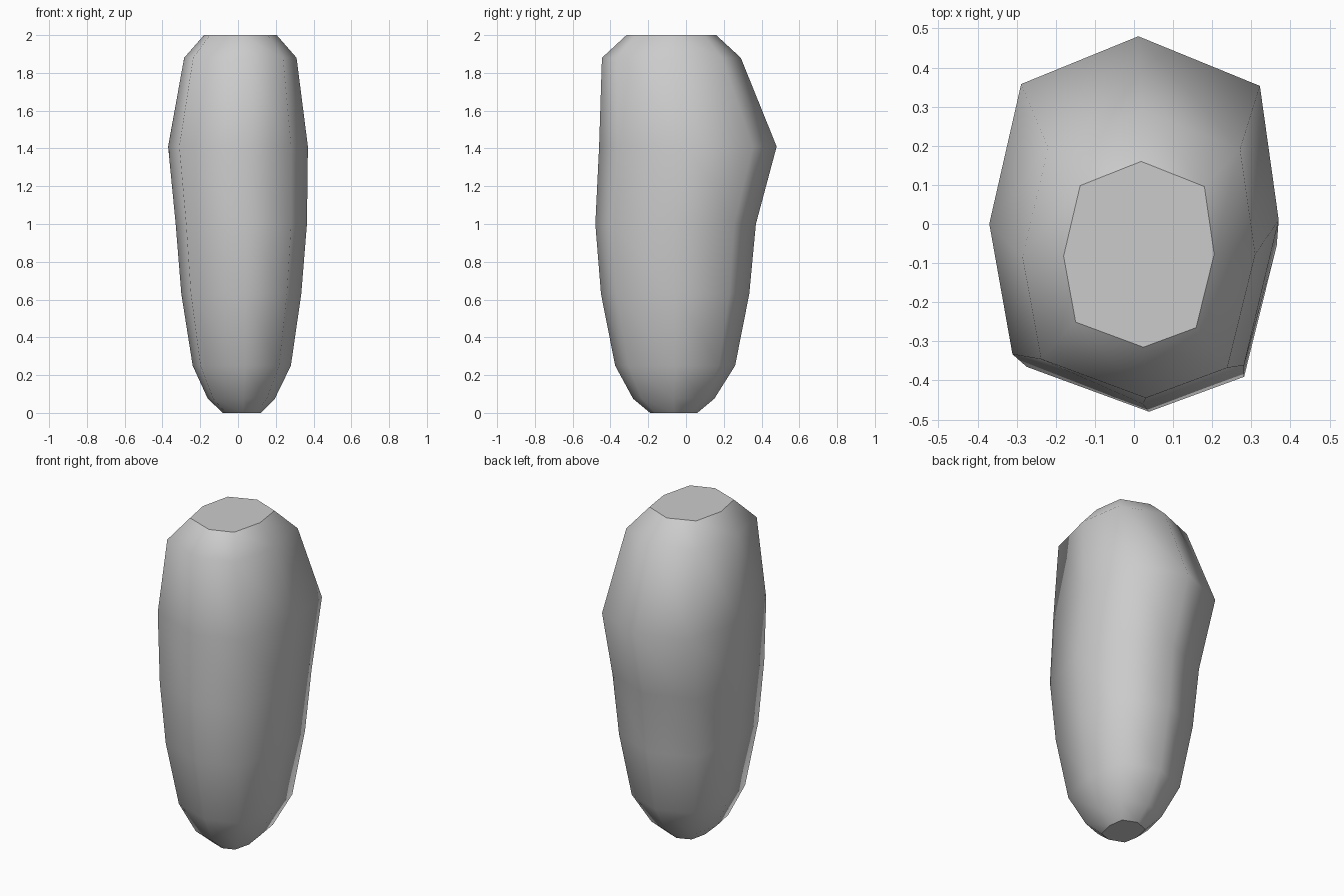
import bpy
import bmesh

cube = bpy.data.objects.get("Cube")
if cube:
    bpy.data.objects.remove(cube, do_unlink=True)

# One eight-sided outline, fitted to the bounds of every ring
OUTLINE = [(0.03, 1), (0.87, 0.73), (1, 0), (0.76, -0.79),
           (0.06, -1), (-0.84, -0.73), (-1, -0.02), (-0.78, 0.74)]

# Rings from bottom to top: height, x min, x max, y min, y max
RINGS = [
    (0.00, -0.08, 0.12, -0.19, 0.06),
    (0.075, -0.16, 0.195, -0.28, 0.15),
    (0.25, -0.24, 0.28, -0.375, 0.26),
    (0.63, -0.30, 0.335, -0.45, 0.335),
    (1.00, -0.33, 0.365, -0.48, 0.37),
    (1.41, -0.37, 0.37, -0.46, 0.48),
    (1.88, -0.285, 0.31, -0.445, 0.29),
    (2.00, -0.18, 0.205, -0.315, 0.16),
]


def make_material(name, value):
    mat = bpy.data.materials.new(name)
    mat.use_nodes = True
    colour = (value, value, value, 1)
    mat.diffuse_color = colour
    mat.node_tree.nodes["Principled BSDF"].inputs["Base Color"].default_value = colour
    return mat


def add_ring(bm, z, x0, x1, y0, y1):
    cx, cy, rx, ry = (x0 + x1) / 2, (y0 + y1) / 2, (x1 - x0) / 2, (y1 - y0) / 2
    return [bm.verts.new((cx + u * rx, cy + v * ry, z)) for u, v in OUTLINE]


bm = bmesh.new()
loops = [add_ring(bm, *ring) for ring in RINGS]

# Smooth skin between neighbouring rings
count = len(OUTLINE)
for low, high in zip(loops, loops[1:]):
    for i in range(count):
        j = (i + 1) % count
        bm.faces.new((low[i], low[j], high[j], high[i])).smooth = True

# Flat end caps with crisp rims
for loop in (loops[0], loops[-1]):
    cap = bm.faces.new(loop)
    for edge in cap.edges:
        edge.smooth = False

bmesh.ops.recalc_face_normals(bm, faces=bm.faces)
mesh = bpy.data.meshes.new("tapered_body")
bm.to_mesh(mesh)
bm.free()
mesh.materials.append(make_material("light_grey", 0.6))
body = bpy.data.objects.new("tapered_body", mesh)
bpy.context.collection.objects.link(body)
